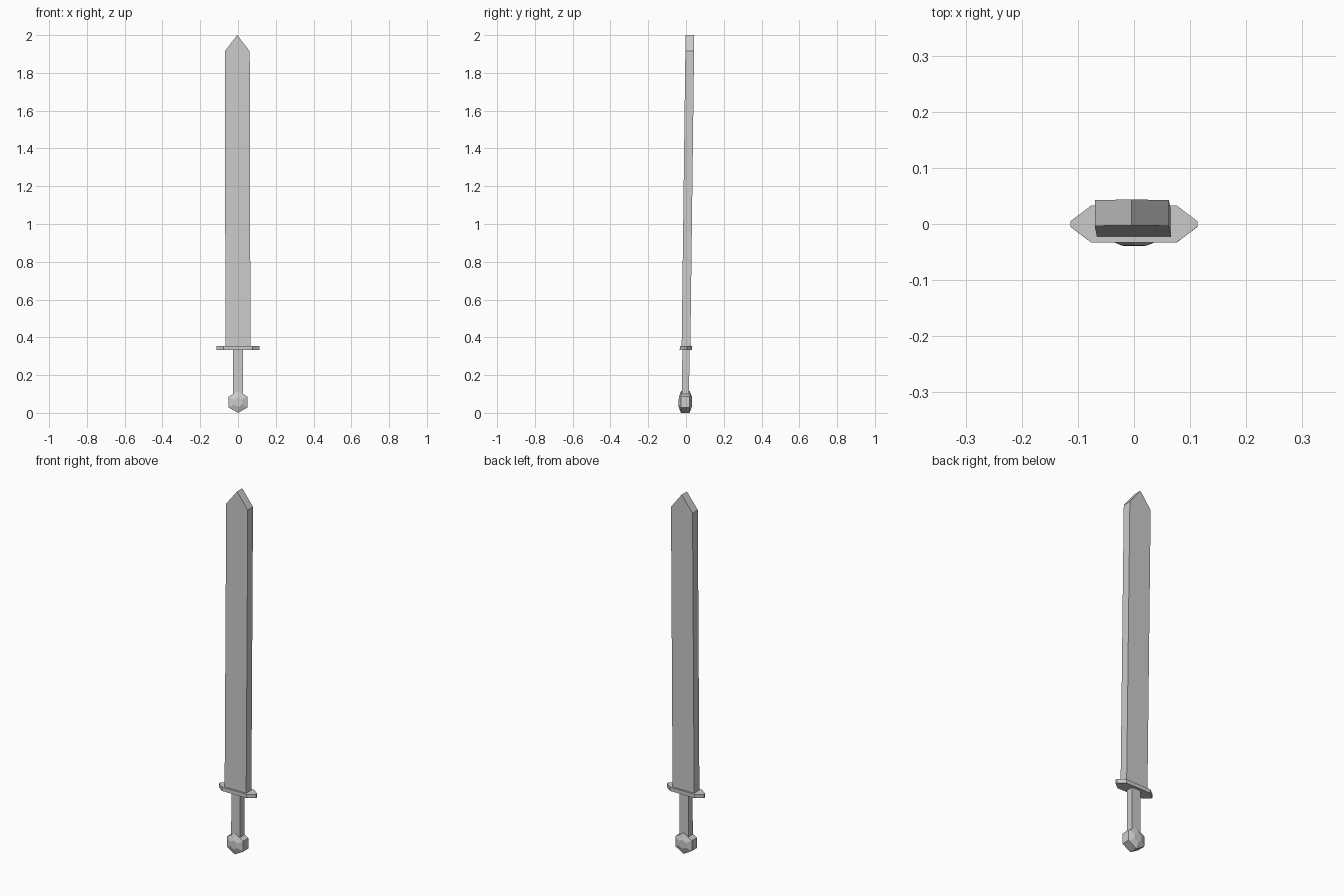
import bpy, bmesh, math

cube = bpy.data.objects.get("Cube")
if cube:
    bpy.data.objects.remove(cube, do_unlink=True)

steel = bpy.data.materials.new("grey_steel")
steel.use_nodes = True
GREY = (0.6, 0.6, 0.6, 1)
steel.diffuse_color = GREY
steel.node_tree.nodes["Principled BSDF"].inputs["Base Color"].default_value = GREY

GUARD_Z = 0.345


def loft(name, rings):
    """Join matching rings of points with flat faces and cap both ends."""
    bm = bmesh.new()
    loops = []
    for ring in rings:
        # The whole sword leans slightly around its guard
        loops.append([bm.verts.new((x - 0.0025 * (z - GUARD_Z),
                                    y + 0.0125 * (z - GUARD_Z), z))
                      for x, y, z in ring])
    n = len(loops[0])
    for a, b in zip(loops, loops[1:]):
        for i in range(n):
            j = (i + 1) % n
            bm.faces.new((a[i], a[j], b[j], b[i]))
    bm.faces.new(loops[0])
    bm.faces.new(loops[-1])
    bmesh.ops.recalc_face_normals(bm, faces=bm.faces)
    mesh = bpy.data.meshes.new(name)
    bm.to_mesh(mesh)
    bm.free()
    mesh.materials.append(steel)
    obj = bpy.data.objects.new(name, mesh)
    bpy.context.collection.objects.link(obj)


def front_ring(outline, y):
    return [(x, y, z) for x, z in outline]


def flat_ring(outline, z):
    return [(x, y, z) for x, y in outline]


def hexagon(radius, z):
    return [(radius * math.sin(i * math.pi / 3),
             z + radius * math.cos(i * math.pi / 3)) for i in range(6)]


# Blade: a thick slab with a pointed end
W = 0.066
blade = [(-W, 0.35), (W, 0.35), (W, 1.915), (0, 2.0), (-W, 1.915)]
loft("blade", [front_ring(blade, y) for y in (-0.023, 0.023)])

# Guard: a flat bar tapering at both ends
guard = [(-0.113, -0.005), (-0.076, -0.033), (0.076, -0.033),
         (0.113, -0.005), (0.113, 0.005), (0.076, 0.033),
         (-0.076, 0.033), (-0.113, 0.005)]
loft("guard", [flat_ring(guard, z) for z in (0.334, 0.355)])

# Grip: a plain square bar
grip = [(-0.027, -0.019), (0.027, -0.019), (0.027, 0.019), (-0.027, 0.019)]
loft("grip", [flat_ring(grip, z) for z in (0.09, 0.34)])

# Pommel: a hexagonal block with chamfered front and back
loft("pommel", [front_ring(hexagon(r, 0.0575), y)
                for r, y in ((0.025, -0.035), (0.0575, -0.023),
                             (0.0575, 0.023), (0.025, 0.035))])
